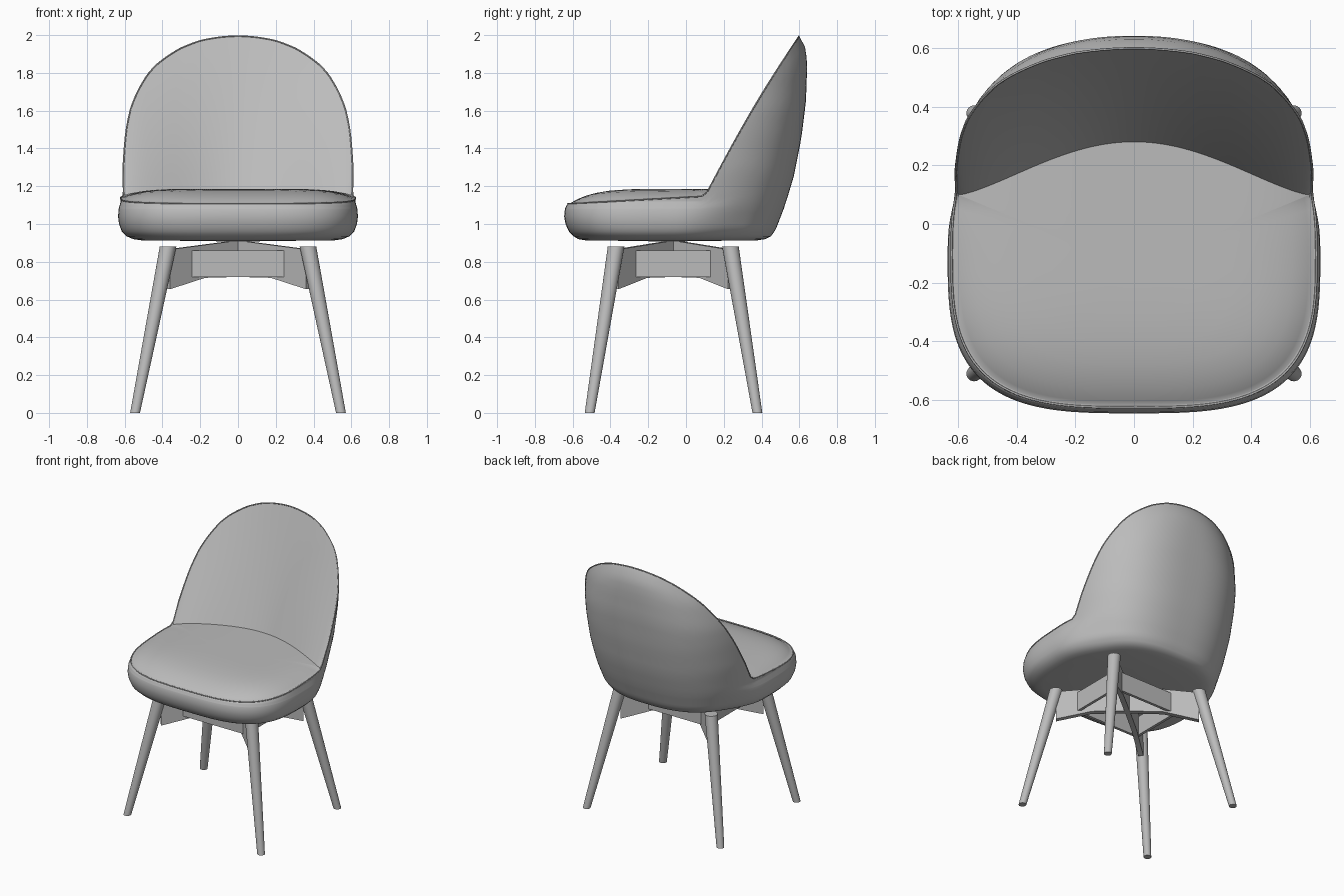
import bpy, bmesh, math
from mathutils import Vector

if "Cube" in bpy.data.objects:
    bpy.data.objects.remove(bpy.data.objects["Cube"])

COLS = 160      # columns around the shell
YC = -0.1       # plan centre of the shell


def material(name, rgb):
    m = bpy.data.materials.new(name)
    m.diffuse_color = (*rgb, 1)
    m.use_nodes = True
    m.node_tree.nodes["Principled BSDF"].inputs["Base Color"].default_value = m.diffuse_color
    return m


GREY = material("light grey", (0.5, 0.5, 0.5))


def finish(bm, name, angle=40):
    bmesh.ops.recalc_face_normals(bm, faces=bm.faces)
    me = bpy.data.meshes.new(name)
    bm.to_mesh(me)
    bm.free()
    me.materials.append(GREY)
    ob = bpy.data.objects.new(name, me)
    bpy.context.collection.objects.link(ob)
    bpy.ops.object.select_all(action='DESELECT')
    ob.select_set(True)
    bpy.context.view_layer.objects.active = ob
    bpy.ops.object.shade_smooth_by_angle(angle=math.radians(angle))
    return ob


def skin(bm, rings):
    """Bridge closed rings of equal length."""
    vr = [[bm.verts.new(p) for p in r] for r in rings]
    n = len(vr[0])
    for a, b in zip(vr, vr[1:]):
        for i in range(n):
            j = (i + 1) % n
            bm.faces.new((a[i], a[j], b[j], b[i]))
    return vr


def fan(bm, ring, p):
    c = bm.verts.new(p)
    for i in range(len(ring)):
        bm.faces.new((ring[i], ring[(i + 1) % len(ring)], c))


def lerp_table(t, z):
    if z <= t[0][0]:
        return t[0][1]
    for (z0, v0), (z1, v1) in zip(t, t[1:]):
        if z <= z1:
            return v0 + (v1 - v0) * (z - z0) / (z1 - z0)
    return t[-1][1]


# Shell profiles by height: half widths, depths and roundness of the rear
WIDTH = [(.92, .555), (.935, .59), (.96, .615), (1.0, .63), (1.04, .635),
         (1.08, .632), (1.12, .621), (1.2, .624), (1.3, .634), (1.5, .642)]
BACK_WIDTH = [(.92, .50), (.935, .525), (.97, .56), (1.1, .6), (1.3, .63), (1.5, .642)]
FRONT = [(.92, .47), (.935, .495), (.96, .52), (1.0, .538), (1.04, .545),
         (1.08, .541), (1.1, .532), (1.12, .512)]
REAR = [(.92, .52), (.935, .55), (.97, .575), (1.1, .625), (1.25, .67),
        (1.45, .71), (1.65, .735), (1.85, .742), (1.93, .733), (1.97, .718), (2.0, .695)]
ROUND = [(1.1, 2.6), (1.6, 2.7), (1.8, 2.45), (1.95, 2.05), (2.0, 1.95)]


def wall(th, z):
    """Point on the outer shell at an angle and height."""
    c, s = math.cos(th), math.sin(th)
    n, tab = (lerp_table(ROUND, z), REAR) if s >= 0 else (3.2, FRONT)
    w = min(1, max(0, s) * 1.6)
    w = w * w * (3 - 2 * w)
    a = lerp_table(WIDTH, z) * (1 - w) + lerp_table(BACK_WIDTH, z) * w
    x = math.copysign(abs(c) ** (2 / n), c) * a
    y = YC + math.copysign(abs(s) ** (2 / n), s) * lerp_table(tab, z)
    return Vector((x, y, z))


def rim(th):
    """Where the shell meets the slanted, slightly bowed front of the back."""
    z = 1.13
    for _ in range(60):
        y = wall(th, z).y
        t = y - 0.1
        h = 1.147 + (t * 1.7 + .03 * math.sin(math.pi * min(1, t / .5)) if t > 0 else t * .055)
        z = 0.5 * (z + h)
    return wall(th, z)


def seat_height(x, y):
    return 1.186 - .038 * abs(x / .61) ** 6 - .075 * (max(0, .1 - y) / .71) ** 6


def junction(r):
    """Seat edge point belonging to a rim point."""
    if r.y <= 0.1:
        return Vector((r.x * .985, YC + (r.y - YC) * .985, r.z))
    k = max(0, math.cos(math.pi / 2 * min(1, abs(r.x) / .6))) ** 1.3
    x, y = r.x * .985, min(r.y - .003, .1 + .18 * k)
    return Vector((x, y, seat_height(x, y)))


angles = [2 * math.pi * i / COLS for i in range(COLS)]
rims = [rim(t) for t in angles]
joins = [junction(r) for r in rims]

# Upholstered shell: underside, outer wall, inner back, seat
rings = []
for s in (.5, .92):
    rings.append([Vector((p.x * s, YC + (p.y - YC) * s, .908 + .006 * s))
                  for p in (wall(t, .92) for t in angles)])
for z in (.92, .935, .947, .96, .98, 1.0, 1.02, 1.04, 1.06, 1.08):
    rings.append([wall(t, z) for t in angles])
for k in range(1, 17):
    rings.append([wall(t, 1.08 + (r.z - 1.08) * k / 16) for t, r in zip(angles, rims)])
for k in range(1, 11):
    rings.append([r.lerp(j, k / 10) for r, j in zip(rims, joins)])
for f in (.97, .93, .88, .8, .7, .55, .35, .15):
    ring = []
    for j in joins:
        x, y = j.x * f, -.15 + (j.y + .15) * f
        z = seat_height(x, y) + (j.z - seat_height(j.x, j.y)) * f ** 8
        ring.append(Vector((x, y, z)))
    rings.append(ring)
bm = bmesh.new()
vr = skin(bm, rings)
fan(bm, vr[0], (0, YC, .907))
fan(bm, vr[-1], (0, -.15, seat_height(0, -.15)))
finish(bm, "upholstered_shell")


# Piping along the rim
def tube(name, pts, rad, sides=6):
    bm = bmesh.new()
    n = len(pts)
    loops = []
    for i, p in enumerate(pts):
        t = (pts[(i + 1) % n] - pts[i - 1]).normalized()
        u = t.cross(Vector((0, 0, 1))).normalized()
        v = u.cross(t)
        loops.append([p + rad * (u * math.cos(a) + v * math.sin(a))
                      for a in (2 * math.pi * k / sides for k in range(sides))])
    skin(bm, loops + [loops[0]])
    bmesh.ops.remove_doubles(bm, verts=bm.verts, dist=1e-5)
    finish(bm, name, 70)


tube("rim_piping", rims, .004)


# Tapered splayed legs with flat ends
def leg(name, top, foot):
    bm = bmesh.new()
    loops = [[Vector((p[0] + r * math.cos(a), p[1] + r * math.sin(a), p[2]))
              for a in (2 * math.pi * k / 24 for k in range(24))]
             for p, r in ((foot, .026), (top, .044))]
    for r in skin(bm, loops):
        bm.faces.new(r)
    finish(bm, name)


# Vertical plate: outline of (distance, height) extruded sideways
def plate(name, start, end, outline, thick):
    d = Vector((end[0] - start[0], end[1] - start[1], 0))
    side = Vector((-d.y, d.x, 0)).normalized() * thick / 2
    o = Vector((start[0], start[1], 0))
    bm = bmesh.new()
    loops = [[o + d * s + Vector((0, 0, z)) + side * k for s, z in outline] for k in (-1, 1)]
    for r in skin(bm, loops):
        bm.faces.new(r)
    finish(bm, name, 30)


ARM = [(0, .72), (.5, .715), (1, .655), (1, .868), (.9, .87), (.12, .908), (0, .908)]
for sx, side in ((-1, "left"), (1, "right")):
    for pos, ty, fy in (("front", -.37, -.51), ("rear", .235, .378)):
        leg(f"{pos}_{side}_leg", (sx * .37, ty, .882), (sx * .545, fy, 0))
        plate(f"{pos}_{side}_arm", (0, -.0675), (sx * .37, ty), ARM, .035)

# Box frame of four plates under the seat
BOX = [(0, .72), (1, .72), (1, .86), (0, .86)]
corners = [(-.26, -.28), (.26, -.28), (.26, .12), (-.26, .12)]
for i, nm in enumerate(("front", "right", "rear", "left")):
    a, b = Vector(corners[i]), Vector(corners[(i + 1) % 4])
    e = (b - a).normalized() * .01
    plate(f"{nm}_frame_plate", a - e, b + e, BOX, .02)
